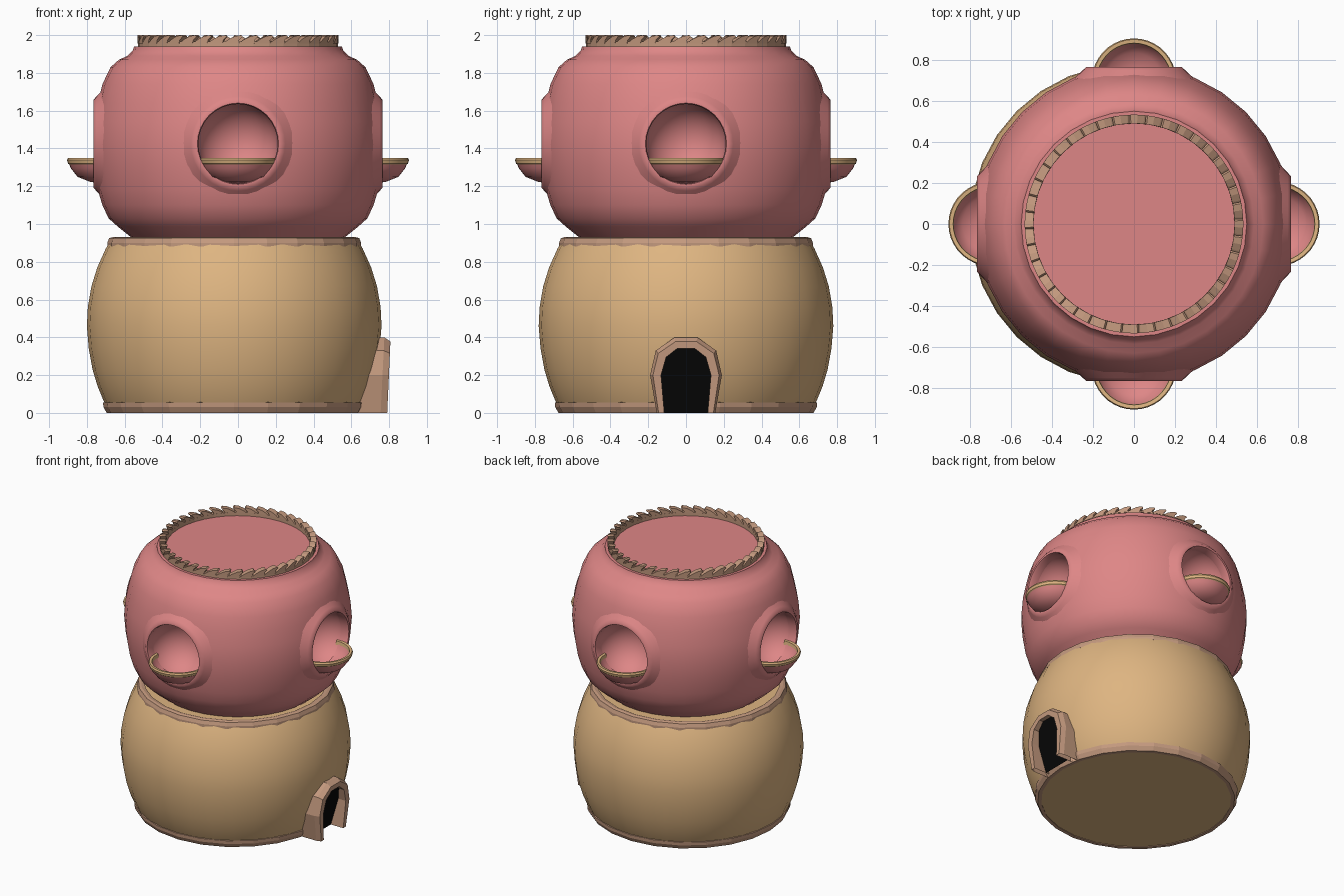
import bpy
import bmesh
from math import pi, radians, cos, sin
from mathutils import Matrix, Vector

cube = bpy.data.objects.get("Cube")
if cube:
    bpy.data.objects.remove(cube, do_unlink=True)


def material(name, rgb):
    mat = bpy.data.materials.new(name)
    mat.use_nodes = True
    mat.diffuse_color = (*rgb, 1)
    bsdf = next(n for n in mat.node_tree.nodes if n.type == 'BSDF_PRINCIPLED')
    bsdf.inputs["Base Color"].default_value = (*rgb, 1)
    bsdf.inputs["Roughness"].default_value = 0.8
    return mat


PINK = material("dusty_pink", (0.73, 0.24, 0.24))
TAN = material("sand_tan", (0.73, 0.46, 0.22))
TRIM = material("clay_brown", (0.55, 0.32, 0.21))
BLACK = material("black", (0.002, 0.002, 0.002))


def finish(bm, name, mat, matrix=Matrix()):
    bmesh.ops.remove_doubles(bm, verts=bm.verts, dist=1e-5)
    bmesh.ops.recalc_face_normals(bm, faces=bm.faces)
    bm.transform(matrix)
    mesh = bpy.data.meshes.new(name)
    bm.to_mesh(mesh)
    bm.free()
    mesh.materials.append(mat)
    obj = bpy.data.objects.new(name, mesh)
    bpy.context.collection.objects.link(obj)
    return obj


def select_only(obj):
    bpy.ops.object.select_all(action='DESELECT')
    obj.select_set(True)
    bpy.context.view_layer.objects.active = obj


def smooth(obj, angle=35):
    select_only(obj)
    bpy.ops.object.shade_smooth_by_angle(angle=radians(angle))
    return obj


def bridge(bm, rows, wrap_rows=False, wrap_cols=False):
    """Join neighbouring rows of points with faces."""
    verts = [[bm.verts.new(p) for p in row] for row in rows]
    n, m = len(rows), len(rows[0])
    for i in range(n if wrap_rows else n - 1):
        for j in range(m if wrap_cols else m - 1):
            a, b = verts[i], verts[(i + 1) % n]
            k = (j + 1) % m
            bm.faces.new((a[j], a[k], b[k], b[j]))


def lathe(name, mat, profile, steps=32, loop=False, sweep=2 * pi, matrix=Matrix()):
    """Spin (radius, height) points about z; sweep is centred on +x."""
    full = sweep > 6.28
    start = 0 if full else -sweep / 2
    rows = []
    for i in range(steps if full else steps + 1):
        a = start + sweep * i / steps
        rows.append([(r * cos(a), r * sin(a), z) for r, z in profile])
    bm = bmesh.new()
    bridge(bm, rows, wrap_rows=full, wrap_cols=loop)
    bmesh.ops.dissolve_degenerate(bm, dist=1e-5, edges=bm.edges)
    return finish(bm, name, mat, matrix)


# Lower barrel with its two trim bands
LOWER = Matrix.Translation((-0.02, 0, 0))
smooth(lathe("lower_body", TAN, [
    (0, 0.005), (0.66, 0.005), (0.69, 0.06), (0.723, 0.14), (0.75, 0.23),
    (0.77, 0.34), (0.78, 0.46), (0.775, 0.56), (0.756, 0.67), (0.725, 0.77),
    (0.68, 0.87), (0.65, 0.92), (0, 0.92)], matrix=LOWER))
lathe("base_band", TRIM, [
    (0.65, 0), (0.675, 0), (0.692, 0.03), (0.695, 0.055), (0.66, 0.06)],
    steps=24, loop=True, matrix=LOWER)
lathe("neck_band", TRIM, [
    (0.62, 0.88), (0.672, 0.88), (0.672, 0.9), (0.662, 0.925),
    (0.645, 0.93), (0.62, 0.925)], steps=24, loop=True, matrix=LOWER)

# Upper drum
drum = lathe("upper_drum", PINK, [
    (0, 0.925), (0.56, 0.925), (0.635, 0.985), (0.685, 1.03), (0.718, 1.1),
    (0.742, 1.18), (0.762, 1.3), (0.772, 1.42), (0.762, 1.54), (0.742, 1.64),
    (0.718, 1.74), (0.675, 1.83), (0.63, 1.87), (0.585, 1.89),
    (0.557, 1.92), (0.55, 1.94), (0, 1.94)])

# Four round sockets, each with a raised lip and a rimmed cup
SOCKET_Z = 1.425
for k, side in enumerate(("left", "back", "right", "front")):
    turn = Matrix.Rotation(k * pi / 2, 4, 'Z')

    bm = bmesh.new()
    bmesh.ops.create_uvsphere(bm, u_segments=32, v_segments=20, radius=0.215)
    cutter = finish(bm, side + "_socket_cutter", PINK,
                    turn @ Matrix.Translation((0.72, 0, SOCKET_Z)))
    cutter.hide_render = True
    cut = drum.modifiers.new(side + "_socket", 'BOOLEAN')
    cut.operation = 'DIFFERENCE'
    cut.solver = 'EXACT'
    cut.object = cutter
    select_only(drum)
    bpy.ops.object.modifier_apply(modifier=cut.name)
    bpy.data.objects.remove(cutter, do_unlink=True)

    outward = turn @ Matrix.Translation((0, 0, SOCKET_Z)) @ Matrix.Rotation(pi / 2, 4, 'Y')
    smooth(lathe(side + "_socket_lip", PINK, [
        (0.32, 0.685), (0.28, 0.722), (0.25, 0.75), (0.232, 0.766),
        (0.215, 0.766), (0.21, 0.75), (0.212, 0.7)], matrix=outward), 50)

    cup_at = turn @ Matrix.Translation((0.70, 0, 0))
    smooth(lathe(side + "_cup", PINK, [
        (0.2, 1.33), (0.185, 1.295), (0.15, 1.25), (0.08, 1.222), (0, 1.215),
        (0, 1.23), (0.07, 1.238), (0.135, 1.265), (0.168, 1.3), (0.183, 1.335)],
        steps=20, sweep=pi, matrix=cup_at))
    smooth(lathe(side + "_cup_rim", TAN, [
        (0.178, 1.32), (0.19, 1.312), (0.2, 1.32), (0.205, 1.338),
        (0.2, 1.35), (0.182, 1.348)],
        steps=20, loop=True, sweep=pi * 1.06, matrix=cup_at))
smooth(drum)

# Crown ring with leaning saw teeth
lathe("crown_ring", TRIM, [(0.49, 1.93), (0.53, 1.93), (0.53, 1.965), (0.49, 1.965)],
      steps=40, loop=True)
bm = bmesh.new()
TEETH = 40
tooth = [(0, 1.955), (1, 1.955), (1.08, 1.975), (1.3, 1.992), (1.2, 2.0), (0.8, 1.994), (0.4, 1.978)]
for i in range(TEETH):
    loops = []
    for r in (0.49, 0.533):
        angles = [((i + t) * 2 * pi / TEETH, z) for t, z in tooth]
        loops.append([bm.verts.new((r * cos(a), r * sin(a), z)) for a, z in angles])
    inner, outer = loops
    bm.faces.new(inner)
    bm.faces.new(outer[::-1])
    for j in range(len(tooth)):
        k = (j + 1) % len(tooth)
        bm.faces.new((inner[j], outer[j], outer[k], inner[k]))
finish(bm, "crown_teeth", TRIM)


# Arched doorway on the left side
def arch(half):
    return half + [(-y, z) for y, z in reversed(half)]


outer = arch([(-0.155, 0), (-0.19, 0.2), (-0.16, 0.33), (-0.06, 0.4)])
front = arch([(-0.145, 0), (-0.175, 0.2), (-0.147, 0.315), (-0.055, 0.378)])
inner = arch([(-0.115, 0), (-0.132, 0.2), (-0.105, 0.295), (-0.045, 0.342)])


def place(outline, x, lean):
    return [(x + lean * z, y, z) for y, z in outline]


bm = bmesh.new()
bridge(bm, [place(outer, 0.62, 0.2), place(outer, 0.755, 0.05), place(front, 0.79, 0.045),
            place(inner, 0.79, 0.045), place(inner, 0.66, 0.2)], wrap_rows=True)
finish(bm, "door_frame", TRIM)

bm = bmesh.new()
bm.faces.new([bm.verts.new(p) for p in place(inner, 0.687, 0.25)])
finish(bm, "door_opening", BLACK)
